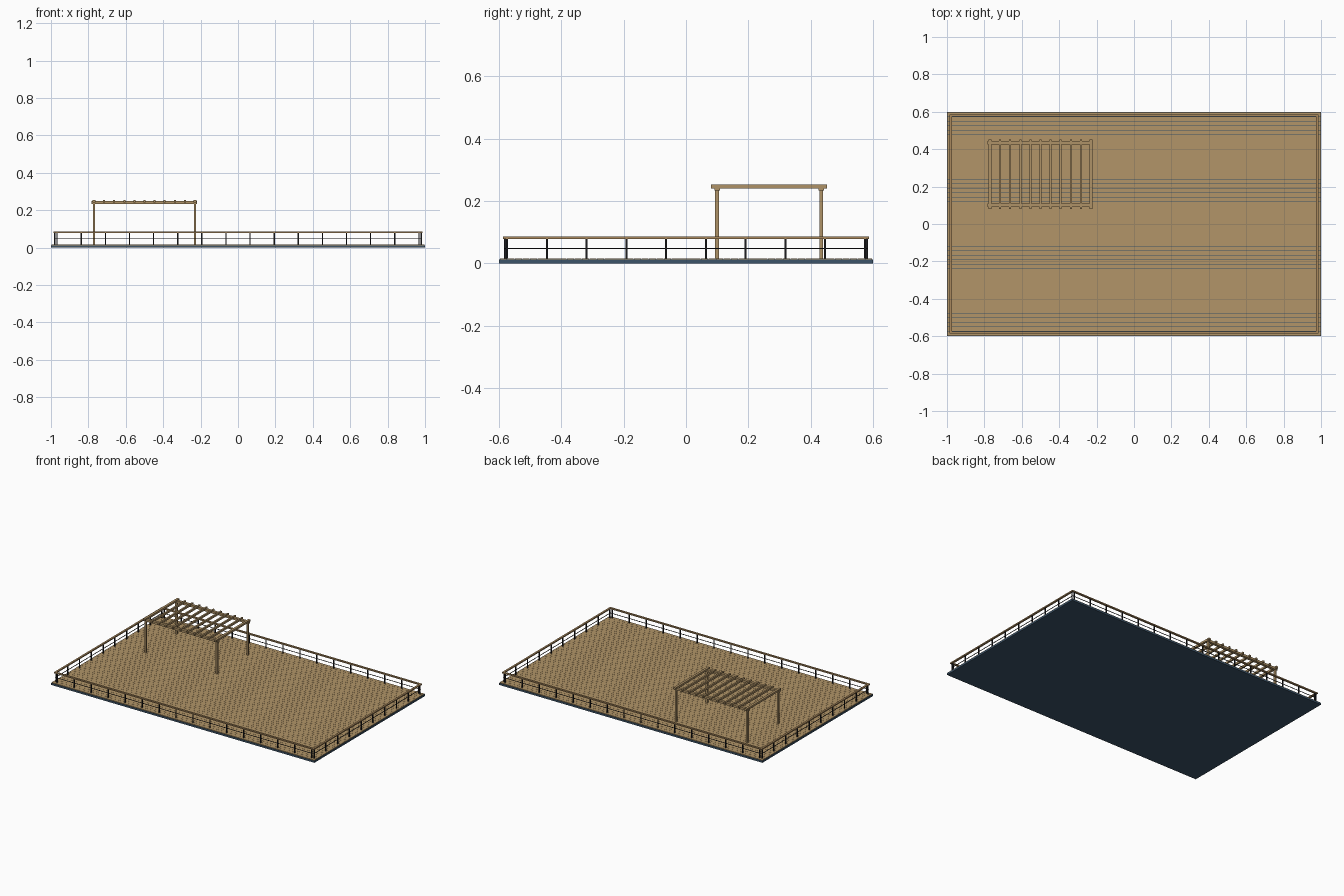
import bpy, bmesh
from mathutils import Vector

if "Cube" in bpy.data.objects:
    bpy.data.objects.remove(bpy.data.objects["Cube"])


def material(name, rgb):
    m = bpy.data.materials.new(name)
    m.diffuse_color = (*rgb, 1)
    m.use_nodes = True
    m.node_tree.nodes["Principled BSDF"].inputs["Base Color"].default_value = m.diffuse_color
    return m


DECK = material("deck tan", (0.445, 0.301, 0.138))
WOOD = material("pergola wood", (0.43, 0.29, 0.135))
RAIL = material("rail wood", (0.40, 0.25, 0.11))
SLAB = material("slate blue", (0.045, 0.088, 0.14))
METAL = material("black metal", (0.012, 0.012, 0.014))


def boxes(name, items, mat):
    """One object made of boxes, each given as (min corner, max corner)."""
    bm = bmesh.new()
    for lo, hi in items:
        lo, hi = Vector(lo), Vector(hi)
        c, s = (lo + hi) / 2, hi - lo
        for v in bmesh.ops.create_cube(bm, size=1)["verts"]:
            v.co = Vector((v.co.x * s.x, v.co.y * s.y, v.co.z * s.z)) + c
    me = bpy.data.meshes.new(name)
    bm.to_mesh(me)
    bm.free()
    me.materials.append(mat)
    ob = bpy.data.objects.new(name, me)
    bpy.context.collection.objects.link(ob)
    return ob


def box_at(x, y, w, d, z0, z1):
    return (x - w / 2, y - d / 2, z0), (x + w / 2, y + d / 2, z1)


# Base slab
boxes("base_slab", [box_at(0, 0, 2, 1.2, 0, 0.012)], SLAB)

# Deck planks running along x
N, PITCH = 50, 1.194 / 50
boxes("deck_planks", [box_at(0, (i - (N - 1) / 2) * PITCH, 1.994, PITCH - 0.001, 0.012, 0.0165)
                      for i in range(N)], DECK)

# Railings on all four sides
Z0 = 0.0165
posts, wires, caps = [], [], []
for s in (-1, 1):
    y, x = s * 0.58, s * 0.98
    for i in range(16):
        posts.append(box_at(-0.967 + i * 1.934 / 15, y, 0.0065, 0.0065, Z0, 0.08))
    for i in range(10):
        posts.append(box_at(x, -0.574 + i * 1.148 / 9, 0.0065, 0.0065, Z0, 0.08))
    wires.append(box_at(0, y, 1.96, 0.003, 0.047, 0.050))
    wires.append(box_at(x, 0, 0.003, 1.16, 0.047, 0.050))
    caps.append(box_at(0, y, 1.972, 0.013, 0.078, 0.086))
    caps.append(box_at(x, 0, 0.013, 1.147, 0.078, 0.086))
boxes("railing_posts", posts, METAL)
boxes("railing_wires", wires, METAL)
boxes("railing_caps", caps, RAIL)

# Pergola: four posts, two beams, eleven rafters
PX, PY = (-0.77, -0.23), (0.1, 0.434)
boxes("pergola_posts", [box_at(x, y, 0.0125, 0.0125, Z0, 0.236) for x in PX for y in PY], WOOD)
boxes("pergola_beams", [box_at(-0.5, y, 0.564, 0.018, 0.234, 0.249) for y in PY], WOOD)
boxes("pergola_rafters", [box_at(-0.77 + i * 0.054, 0.267, 0.016 if i in (0, 10) else 0.011,
                                 0.372, 0.241, 0.254) for i in range(11)], WOOD)
